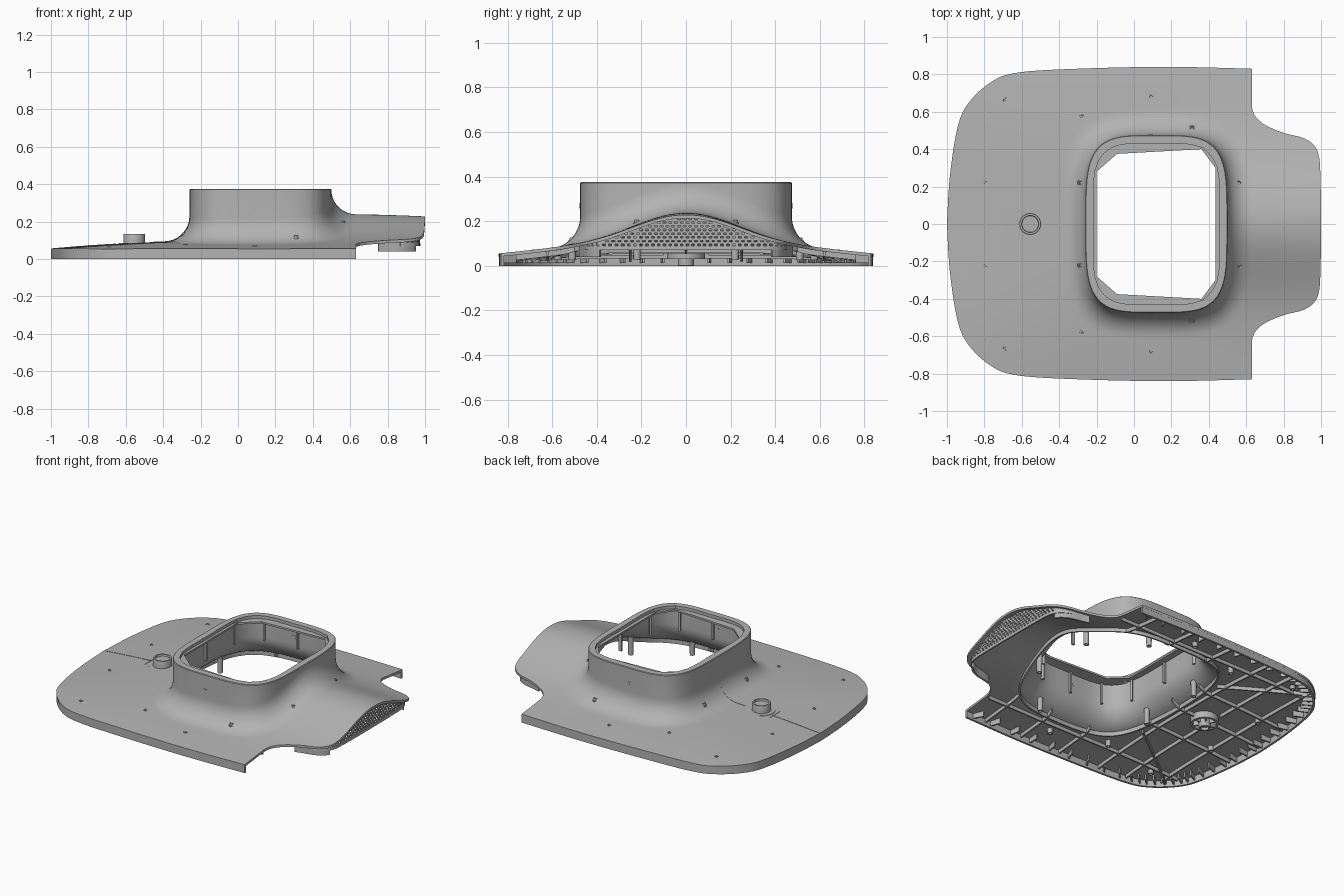
import bpy, bmesh, math
from mathutils import Vector

if "Cube" in bpy.data.objects:
    bpy.data.objects.remove(bpy.data.objects["Cube"])

GREY = bpy.data.materials.new("satin grey")
GREY.use_nodes = True
GREY.diffuse_color = (0.45, 0.45, 0.45, 1)
GREY.node_tree.nodes["Principled BSDF"].inputs["Base Color"].default_value = GREY.diffuse_color

CX, FILLET, SKIN, TOP = 0.12, 0.13, 0.015, 0.375


def finish(name, bm, smooth=True):
    bmesh.ops.recalc_face_normals(bm, faces=bm.faces)
    me = bpy.data.meshes.new(name)
    bm.to_mesh(me)
    bm.free()
    me.materials.append(GREY)
    if smooth:
        me.shade_smooth()
        me.set_sharp_from_angle(angle=math.radians(35))
    ob = bpy.data.objects.new(name, me)
    bpy.context.scene.collection.objects.link(ob)
    return ob


def clamp(v):
    return max(0.0, min(1.0, v))


def smoothstep(v):
    v = clamp(v)
    return v * v * (3 - 2 * v)


# Plan outlines, each given for the +y half and mirrored
def curve(pts, steps=6):
    out = []
    for i in range(len(pts) - 1):
        a, b, c, d = (Vector(pts[max(0, min(len(pts) - 1, i + k))]) for k in (-1, 0, 1, 2))
        for j in range(steps):
            t = j / steps
            out.append(0.5 * (2 * b + (c - a) * t + (2 * a - 5 * b + 4 * c - d) * t * t
                              + (3 * b - a - 3 * c + d) * t ** 3))
    return out + [Vector(pts[-1])]


def mirrored(half):
    return list(half) + [Vector((p[0], -p[1])) for p in reversed(half) if p[1] > 1e-6]


tongue = curve([(1, 0), (0.998, 0.2), (0.985, 0.38), (0.92, 0.453), (0.8, 0.487), (0.7, 0.53), (0.645, 0.58), (0.63, 0.63)])
plate = curve([(0.63, 0.83), (0.2, 0.84), (-0.25, 0.832), (-0.62, 0.81), (-0.77, 0.755),
               (-0.89, 0.64), (-0.945, 0.51), (-0.985, 0.25), (-1, 0)])
OUTLINE = mirrored(tongue + plate)
OPENING = mirrored([Vector(p) for p in ((0.435, 0), (0.435, 0.3), (0.36, 0.4), (-0.09, 0.375), (-0.2, 0.28), (-0.2, 0))])


def ray(poly, a):
    """Distance from the collar centre to a polygon along angle a."""
    dx, dy = math.cos(a), math.sin(a)
    best = 0
    for p, q in zip(poly, poly[1:] + poly[:1]):
        ex, ey = q[0] - p[0], q[1] - p[1]
        den = dx * ey - dy * ex
        if abs(den) > 1e-9:
            px, py = p[0] - CX, p[1]
            s, t = (px * dy - py * dx) / den, (px * ey - py * ex) / den
            if -1e-6 <= s <= 1 + 1e-6:
                best = max(best, t)
    return best


def collar(a):
    return (abs(math.cos(a) / 0.38) ** 4 + abs(math.sin(a) / 0.475) ** 4) ** -0.25


def at(a, r):
    return (CX + r * math.cos(a), r * math.sin(a))


# Height of the top skin
def height(x, y):
    edge = (abs(y / 0.84) ** 4 + max(0, -x) ** 4) ** 0.5
    z = 0.1 - 0.045 * min(edge, 1.1)
    z += 0.14 * math.exp(-(y / 0.33) ** 2) * smoothstep((x - 0.05) / 0.5)
    z -= 0.012 * clamp((x - 0.5) * 2) ** 2 * (1 - clamp(abs(y) * 2))
    gap = math.hypot(x - CX, y) - collar(math.atan2(y, x - CX))
    rise = FILLET - max(0, min(gap, FILLET))
    return z + FILLET - math.sqrt(FILLET ** 2 - rise ** 2)


def under(x, y):
    return height(x, y) - 0.01


# Main shell: one closed loft over plate, collar, rim, opening and inside
angles = sorted({round(2 * math.pi * i / 240, 5) for i in range(240)}
                | {round(math.atan2(p[1], p[0] - CX) % (2 * math.pi), 5) for p in OPENING + [plate[0], Vector((0.63, -0.83))]})


def section(a):
    rc, ro, rh = collar(a), ray(OUTLINE, a), ray(OPENING, a)
    outer, inner = [], []
    for i in range(21):
        gap = (ro - rc) * (1 - i / 20) ** 2
        x, y = at(a, rc + gap)
        z = height(x, y)
        k = clamp(1 - gap / FILLET)
        outer.append((x, y, z))
        inner.append((*at(a, rc + gap - SKIN * k), z - SKIN * (1 - k)))
    lip = min(rc - 0.02, max(rh + 0.012, rc - 0.045))
    rim = [(rc, TOP - 0.004), (rc - 0.004, TOP), (lip, TOP), (lip, TOP - 0.02), (rh, TOP - 0.02),
           (rh, TOP - 0.032), (min(rc - SKIN, rh + 0.05), TOP - 0.032), (rc - SKIN, TOP - 0.036)]
    return outer + [(*at(a, r), z) for r, z in rim] + inner[::-1]


bm = bmesh.new()
rows = [[bm.verts.new(p) for p in section(a)] for a in angles]
for r, s in zip(rows, rows[1:] + rows[:1]):
    for i in range(len(r)):
        j = (i + 1) % len(r)
        bm.faces.new((r[i], r[j], s[j], s[i]))
finish("shell", bm)


# Upright walls and ribs following a plan path
def wall(bm, path, low, high, thick):
    rings = []
    for i, p in enumerate(path):
        d = Vector(path[min(i + 1, len(path) - 1)]) - Vector(path[max(i - 1, 0)])
        n = Vector((-d.y, d.x)).normalized() * thick / 2
        lo, hi = (f(*p) if callable(f) else f for f in (low, high))
        rings.append([bm.verts.new((p[0] + s * n.x, p[1] + s * n.y, z))
                      for s, z in ((1, lo), (1, hi), (-1, hi), (-1, lo))])
    for r, s in zip(rings, rings[1:]):
        for i in range(4):
            bm.faces.new((r[i], r[(i + 1) % 4], s[(i + 1) % 4], s[i]))
    bm.faces.new(rings[0])
    bm.faces.new(rings[-1])


def line(p, q, n=16):
    return [tuple(Vector(p).lerp(Vector(q), i / n)) for i in range(n + 1)]


bm = bmesh.new()
inset = [(p[0] + (0.007 if p[0] < -0.6 else 0), p[1] * 0.991) for p in plate]
wall(bm, inset + [(x, -y) for x, y in inset[-2::-1]], 0, lambda x, y: height(x, y) - 0.003, 0.014)
finish("skirt", bm)

# Stiffening ribs beneath the plate
bm = bmesh.new()
rib_low = lambda x, y: height(x, y) - 0.038
for s in (-1, 1):
    for y, x0, x1 in ((0.25, -0.96, -0.3), (0.62, -0.86, 0.62)):
        wall(bm, line((x0, s * y), (x1, s * y)), rib_low, under, 0.01)
    for x, y0, y1 in ((-0.8, 0, 0.7), (-0.6, 0.1, 0.79), (-0.4, 0, 0.81), (-0.1, 0.53, 0.82), (0.2, 0.53, 0.82), (0.48, 0.5, 0.82)):
        wall(bm, line((x, s * y0), (x, s * y1)), rib_low, under, 0.01)
    wall(bm, line((-0.36, s * 0.35), (-0.83, s * 0.69)), rib_low, under, 0.01)
wall(bm, line((-0.98, 0), (-0.64, 0)), rib_low, under, 0.01)
wall(bm, line((-0.47, 0), (-0.3, 0)), rib_low, under, 0.01)
loop = [at(2 * math.pi * i / 96, collar(2 * math.pi * i / 96) + 0.1) for i in range(97)]
wall(bm, loop, rib_low, under, 0.01)
for i in range(len(OUTLINE)):
    x, y = OUTLINE[i]
    if x < 0.6 and i % 2 == 0:
        a = math.atan2(y, x - CX)
        r = ray(OUTLINE, a)
        wall(bm, line(at(a, r - 0.01), at(a, r - 0.08), 4), 0.012, under, 0.009)
finish("underside_ribs", bm, False)

# Vertical ribs inside the collar
bm = bmesh.new()
for deg in (0, 40, 62, 90, 118, 140, 180, 220, 242, 270, 298, 320):
    a = math.radians(deg)
    r = collar(a)
    wall(bm, [at(a, r - 0.008), at(a, r - 0.03)], 0.2, TOP - 0.03, 0.012)
finish("collar_ribs", bm, False)

# Seam lines on the plate
bm = bmesh.new()
for x0, x1 in ((-0.99, -0.66), (-0.45, -0.27)):
    wall(bm, line((x0, 0.02), (x1, 0.02)), under, lambda x, y: height(x, y) + 0.002, 0.005)
wall(bm, line((-0.655, -0.05), (-0.655, 0.05)), under, lambda x, y: height(x, y) + 0.002, 0.005)
finish("seams", bm, False)


# Turned parts
def lathe(bm, x, y, profile, n=24):
    rings = [[bm.verts.new((x + r * math.cos(2 * math.pi * i / n), y + r * math.sin(2 * math.pi * i / n), z))
              for i in range(n)] for r, z in profile]
    for r, s in zip(rings, rings[1:]):
        for i in range(n):
            bm.faces.new((r[i], r[(i + 1) % n], s[(i + 1) % n], s[i]))
    bm.faces.new(rings[0])
    bm.faces.new(rings[-1])


bm = bmesh.new()
lathe(bm, -0.555, 0, [(0.044, 0.124), (0.046, 0.135), (0.056, 0.135), (0.058, 0.13), (0.058, 0.08)], 40)
finish("knob", bm)
bm = bmesh.new()
lathe(bm, -0.555, 0, [(0.07, 0.085), (0.07, 0.03), (0.085, 0.03), (0.085, 0.085)], 40)
lathe(bm, -0.555, 0, [(0.035, 0.085), (0.035, 0.002), (0.025, 0.002), (0.025, 0.02)], 32)
for k in range(6):
    c, s = math.cos(k * math.pi / 3), math.sin(k * math.pi / 3)
    wall(bm, [(-0.555 + r * c, r * s) for r in (0.03, 0.075)], 0.03, 0.085, 0.008)
finish("knob_hub", bm)

# Screws on top with posts below
screws, posts = bmesh.new(), bmesh.new()
for x, y in ((-0.69, 0.665), (-0.79, 0.22), (-0.28, 0.575), (0.09, 0.68), (0.31, 0.51), (-0.285, 0.22), (0.56, 0.22)):
    for s in (-1, 1):
        z = height(x, y)
        lathe(screws, x, s * y, [(0.005, z - 0.006), (0.007, z + 0.003), (0.011, z + 0.003), (0.012, z - 0.012)], 12)
        lathe(posts, x, s * y, [(0.018, z - 0.01), (0.016, max(0.025, z - 0.13)), (0.008, max(0.025, z - 0.13)), (0.008, z - 0.02)], 16)
finish("screws", screws)
finish("screw_posts", posts)

for side, name in ((-1, "front"), (1, "back")):
    bpy.ops.mesh.primitive_cylinder_add(vertices=16, radius=0.012, depth=0.02, location=(0.09, side * 0.468, 0.27), rotation=(math.pi / 2, 0, 0))
    ob = bpy.context.object
    ob.name = name + "_collar_screw"
    ob.data.materials.append(GREY)

# Perforated grille under the tongue, with solid end feet
COLS, ROWS, LOW, STEP = 72, 10, 0.07, 0.0165
bm = bmesh.new()
grid = []
for i in range(COLS + 1):
    a = math.radians(-31 + 62 * i / COLS)
    x, y = at(a, ray(OUTLINE, a) - 0.03)
    grid.append([bm.verts.new((x, y, min(LOW + STEP * j, under(x, y)))) for j in range(ROWS + 1)])
holes = []
for i in range(COLS):
    for j in range(ROWS):
        quad = (grid[i][j], grid[i + 1][j], grid[i + 1][j + 1], grid[i][j + 1])
        if min(quad[3].co.z - quad[0].co.z, quad[2].co.z - quad[1].co.z) < 0.0005:
            continue
        f = bm.faces.new(quad)
        if (i + j) % 2 and j > 0 and f.calc_area() > 0.0002:
            holes.append(f)
bmesh.ops.inset_individual(bm, faces=holes, thickness=0.0015)
bmesh.ops.delete(bm, geom=holes, context='FACES')
bmesh.ops.delete(bm, geom=[v for v in bm.verts if not v.link_faces], context='VERTS')
grille = finish("grille", bm, False)
mod = grille.modifiers.new("thickness", 'SOLIDIFY')
mod.thickness, mod.offset = 0.01, 0

bm = bmesh.new()
for s in (-1, 1):
    arc = [math.radians(s * d) for d in range(25, 38)]
    wall(bm, [at(a, ray(OUTLINE, a) - 0.035) for a in arc], 0.04, lambda x, y: min(under(x, y), 0.12), 0.012)
finish("grille_feet", bm)
